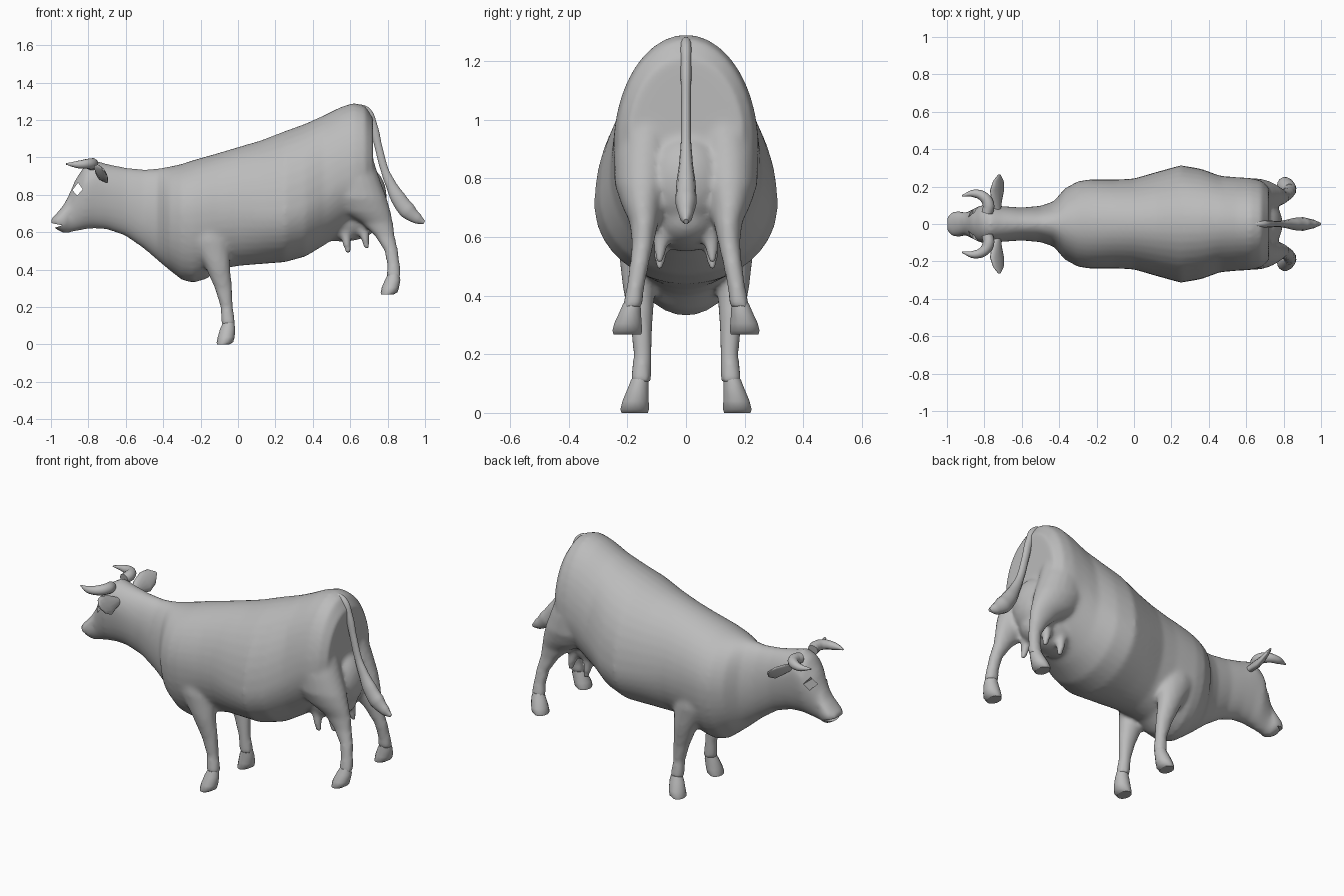
import bpy, bmesh, math
from mathutils import Vector

cube = bpy.data.objects.get("Cube")
if cube:
    bpy.data.objects.remove(cube, do_unlink=True)

X, Y, Z = Vector((1, 0, 0)), Vector((0, 1, 0)), Vector((0, 0, 1))

hide = bpy.data.materials.new("plain grey")
hide.use_nodes = True
grey = (0.5, 0.5, 0.5, 1)
hide.diffuse_color = grey
hide.node_tree.nodes["Principled BSDF"].inputs["Base Color"].default_value = grey


def loft(bm, stations, u, v, sides=20):
    """Skin rings (x, y, z, half_u, half_v_up, optional half_v_down)."""
    rings = []
    for x, y, z, ru, up, *rest in stations:
        down = rest[0] if rest else up
        ring = []
        for i in range(sides):
            a = math.tau * i / sides
            c, s = math.cos(a), math.sin(a)
            ring.append(bm.verts.new(Vector((x, y, z)) + u * ru * c
                                     + v * (up if s > 0 else down) * s))
        rings.append(ring)
    faces = [bm.faces.new(rings[0]), bm.faces.new(rings[-1])]
    for a, b in zip(rings, rings[1:]):
        for i in range(sides):
            j = (i + 1) % sides
            faces.append(bm.faces.new((a[i], a[j], b[j], b[i])))
    bmesh.ops.recalc_face_normals(bm, faces=faces)


def mirrored(stations, side):
    return [(x, y * side, *rest) for x, y, *rest in stations]


def finish(name, bm, smooth=True):
    mesh = bpy.data.meshes.new(name)
    bm.to_mesh(mesh)
    bm.free()
    obj = bpy.data.objects.new(name, mesh)
    bpy.context.collection.objects.link(obj)
    mesh.materials.append(hide)
    for p in mesh.polygons:
        p.use_smooth = smooth and len(p.vertices) == 4
    return obj


def ball(bm, centre, radii):
    made = bmesh.ops.create_uvsphere(bm, u_segments=24, v_segments=16, radius=1)
    for vert in made["verts"]:
        vert.co = Vector(centre) + Vector(a * b for a, b in zip(vert.co, radii))


def tube(name, points, width=1.0):
    """Tapering curve through (x, y, z, radius), flattened across y by width."""
    data = bpy.data.curves.new(name, "CURVE")
    data.dimensions = "3D"
    data.bevel_depth = 1
    data.bevel_resolution = 3
    data.resolution_u = 6
    data.use_fill_caps = True
    spline = data.splines.new("BEZIER")
    spline.bezier_points.add(len(points) - 1)
    for p, (x, y, z, r) in zip(spline.bezier_points, points):
        p.co = (x, y / width, z)
        p.radius = r
        p.handle_left_type = p.handle_right_type = "AUTO"
    obj = bpy.data.objects.new(name, data)
    obj.scale.y = width
    bpy.context.collection.objects.link(obj)
    data.materials.append(hide)
    return obj


# Head, neck and trunk: x, top, bottom, half width, level of widest point
trunk = [
    (-1, .67, .64, .04, .5), (-.97, .7, .615, .067, .5), (-.93, .75, .593, .07, .5),
    (-.9, .81, .598, .06, .5), (-.87, .88, .605, .075, .6), (-.82, .955, .615, .1, .65),
    (-.77, .985, .62, .1, .65), (-.7, .965, .615, .095, .6), (-.6, .945, .58, .088, .55),
    (-.5, .935, .51, .097, .5), (-.43, .94, .45, .12, .5), (-.37, .95, .4, .19, .53),
    (-.3, .965, .345, .228, .57), (-.24, .985, .33, .238, .57), (-.17, 1.005, .35, .238, .55),
    (-.1, 1.025, .4, .237, .5), (0, 1.055, .42, .243, .47), (.12, 1.09, .43, .278, .42),
    (.25, 1.14, .44, .314, .38), (.36, 1.18, .47, .295, .38), (.46, 1.225, .53, .258, .4),
    (.55, 1.27, .59, .25, .42), (.62, 1.292, .65, .247, .4), (.68, 1.275, .7, .233, .4),
    (.722, 1.21, .76, .195, .4),
]
bm = bmesh.new()
loft(bm, [(x, 0, lo + (hi - lo) * f, w, (hi - lo) * (1 - f), (hi - lo) * f)
          for x, hi, lo, w, f in trunk], Y, Z, 40)

# Legs, blended into the trunk
fore_leg = [(-.19, .14, .75, .13, .08), (-.155, .155, .55, .11, .075),
            (-.11, .16, .42, .068, .055), (-.078, .152, .3, .047, .038),
            (-.06, .148, .2, .034, .031), (-.055, .152, .14, .037, .034),
            (-.05, .155, .1, .038, .036)]
hind_leg = [(.6, .13, 1, .12, .1), (.62, .143, .88, .14, .103),
            (.645, .147, .78, .152, .097), (.685, .148, .71, .132, .073),
            (.745, .143, .65, .085, .05), (.785, .147, .58, .054, .038),
            (.82, .16, .5, .037, .033), (.832, .174, .42, .035, .031),
            (.832, .182, .36, .041, .036)]
for side in (1, -1):
    for leg in (fore_leg, hind_leg):
        loft(bm, mirrored(leg, side), X, Y)
    # Teats
    for x, tip in ((.57, .49), (.67, .51)):
        loft(bm, mirrored([(x, .08, .64, .035, .035), (x + .01, .088, tip + .05, .024, .022),
                           (x + .02, .09, tip, .016, .016)], side), X, Y, 10)
# Udder and the swell between the thighs
ball(bm, (.56, 0, .665), (.2, .13, .115))
ball(bm, (.68, 0, .79), (.115, .14, .16))
body = finish("body", bm)

remesh = body.modifiers.new("blend", "REMESH")
remesh.mode = "VOXEL"
remesh.voxel_size = .012
remesh.use_smooth_shade = True
soften = body.modifiers.new("soften", "SMOOTH")
soften.factor = .5
soften.iterations = 9

# Cutters for the open eye sockets and the mouth
bm = bmesh.new()
for outline in ([(-.885, .825), (-.86, .795), (-.83, .83), (-.855, .865)],
                [(-1.05, .6), (-.94, .637), (-1.05, .66)]):
    ends = [[bm.verts.new((x, y, z)) for x, z in outline] for y in (-.2, .2)]
    n = len(outline)
    for ring in ends:
        bm.faces.new(ring)
    for i in range(n):
        j = (i + 1) % n
        bm.faces.new((ends[0][i], ends[0][j], ends[1][j], ends[1][i]))
bmesh.ops.recalc_face_normals(bm, faces=bm.faces)
cutter = finish("eye_and_mouth_cutter", bm, False)
cutter.hide_render = True
cutter.hide_viewport = True
cut = body.modifiers.new("openings", "BOOLEAN")
cut.operation = "DIFFERENCE"
cut.object = cutter

# Hooves, ears and horns
fore_hoof = [(-.05, .157, .115, .03, .03), (-.055, .163, .085, .04, .036),
             (-.063, .172, .04, .045, .046), (-.07, .175, .012, .044, .05),
             (-.08, .175, 0, .033, .046)]
hind_hoof = [(.832, .184, .375, .03, .03), (.827, .19, .345, .041, .037),
             (.815, .198, .305, .046, .048), (.808, .2, .28, .045, .052),
             (.798, .2, .267, .034, .048)]
ear = [(-.73, .07, .895, .02, .018), (-.735, .12, .905, .04, .02),
       (-.732, .18, .91, .058, .018), (-.725, .23, .925, .045, .012),
       (-.72, .265, .935, .008, .005)]
horn = [(-.785, .06, .96, .03), (-.778, .1, .966, .031), (-.8, .142, .966, .028),
        (-.855, .163, .962, .021), (-.92, .15, .965, .004)]
for label, side in (("left", -1), ("right", 1)):
    # The animal faces -x, so its own left side lies towards -y
    for name, rows, u, v in (("front_hoof", fore_hoof, X, Y), ("hind_hoof", hind_hoof, X, Y),
                             ("ear", ear, Vector((.6, 0, -.8)), Vector((.8, 0, .6)))):
        bm = bmesh.new()
        loft(bm, mirrored(rows, side), u, v, 14)
        finish(f"{label}_{name}", bm)
    tube(f"{label}_horn", mirrored(horn, side))

# Tail with a flattened tuft
tube("tail", [(.6, 0, 1.26, .02), (.68, 0, 1.25, .026), (.722, 0, 1.17, .024),
              (.75, 0, 1.06, .021), (.785, 0, .93, .022), (.82, 0, .85, .03),
              (.855, 0, .785, .042), (.905, 0, .717, .047), (.96, 0, .672, .03),
              (.996, 0, .652, .01)], .78)
